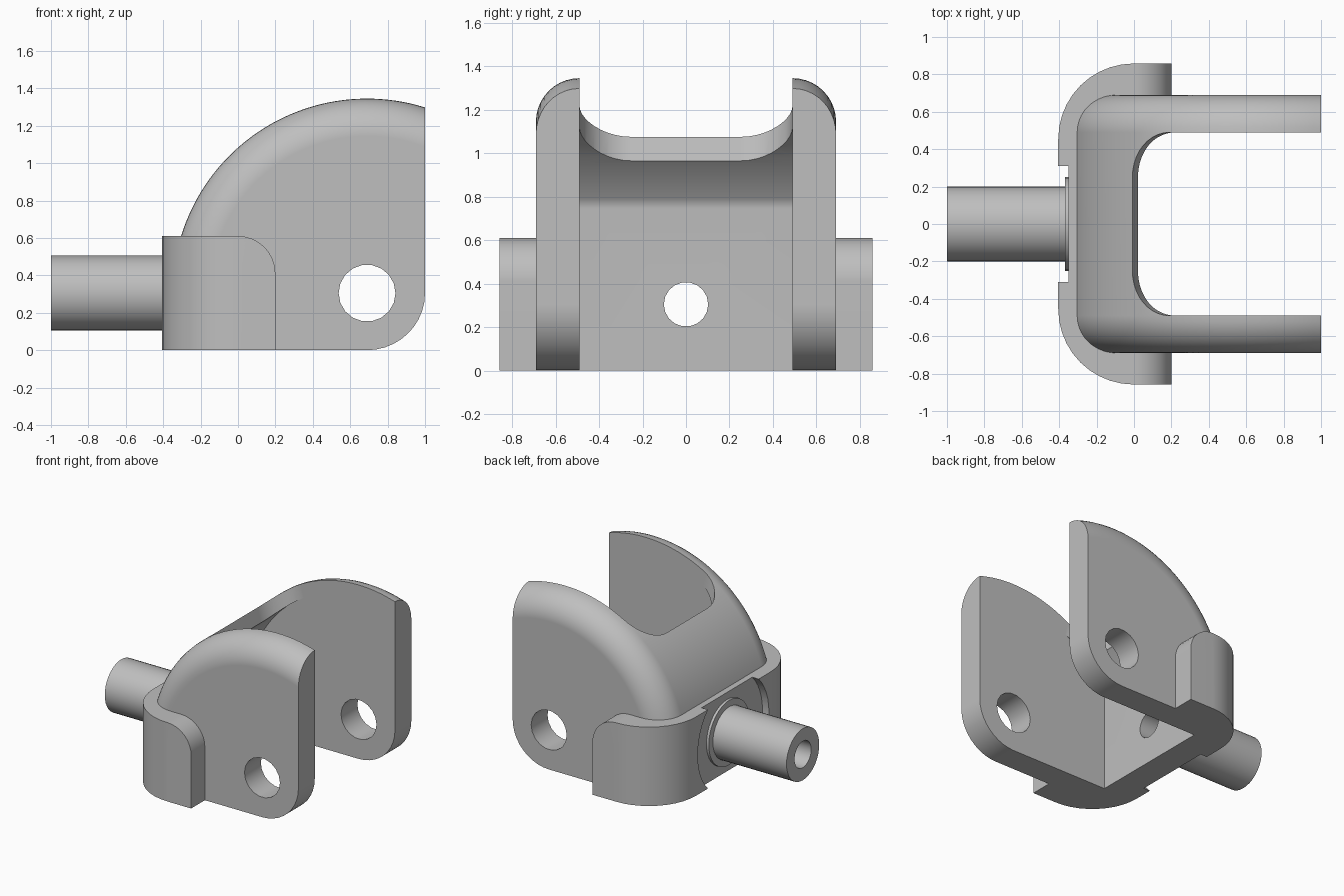
import bpy, bmesh, math
from math import sin, cos, pi, acos, sqrt

if "Cube" in bpy.data.objects:
    bpy.data.objects.remove(bpy.data.objects["Cube"], do_unlink=True)

PX, PZ = 0.69, 0.305      # pin axis, also centre of the dome
OUTER, INNER = 1.04, 0.94  # dome radii
HALF, GAP = 0.69, 0.49     # half width outside and inside the fork
FRONT = -0.35              # plane behind the shaft flange

steel = bpy.data.materials.new("steel_grey")
steel.use_nodes = True
grey = (0.52, 0.52, 0.52, 1)
steel.diffuse_color = grey
steel.node_tree.nodes["Principled BSDF"].inputs["Base Color"].default_value = grey


def arc(cx, cy, r, a0, a1, n):
    return [(cx + r * cos(a0 + (a1 - a0) * i / n),
             cy + r * sin(a0 + (a1 - a0) * i / n)) for i in range(n + 1)]


def loft(name, rings, closed=False):
    """Skin a list of equal-length rings; cap the ends unless closed."""
    bm = bmesh.new()
    loops = [[bm.verts.new(p) for p in ring] for ring in rings]
    pairs = list(zip(loops, loops[1:]))
    if closed:
        pairs.append((loops[-1], loops[0]))
    else:
        bm.faces.new(loops[0])
        bm.faces.new(loops[-1])
    for a, b in pairs:
        for i in range(len(a)):
            j = (i + 1) % len(a)
            bm.faces.new((a[i], a[j], b[j], b[i]))
    bmesh.ops.recalc_face_normals(bm, faces=bm.faces)
    mesh = bpy.data.meshes.new(name)
    bm.to_mesh(mesh)
    bm.free()
    mesh.materials.append(steel)
    obj = bpy.data.objects.new(name, mesh)
    bpy.context.collection.objects.link(obj)
    return obj


def along_y(outline, y0, y1):
    return [[(x, y, z) for x, z in outline] for y in (y0, y1)]


def x_ring(x, r, n):
    return [(x, y, z) for y, z in arc(0, PZ, r, 0, 2 * pi, n)[:-1]]


def activate(obj):
    bpy.ops.object.select_all(action='DESELECT')
    obj.select_set(True)
    bpy.context.view_layer.objects.active = obj


def combine(obj, other, operation):
    activate(obj)
    mod = obj.modifiers.new("cut", 'BOOLEAN')
    mod.operation, mod.solver, mod.object = operation, 'EXACT', other
    bpy.ops.object.modifier_apply(modifier=mod.name)
    bpy.data.objects.remove(other, do_unlink=True)


def smooth(obj):
    activate(obj)
    bpy.ops.object.shade_smooth_by_angle(angle=math.radians(30))


# Domed fork body, with its outer edges rounded
def side_outline(r):
    edge = PX - r
    dome = arc(PX, PZ, r, acos((1 - PX) / r), pi, 48)
    toe = arc(PX, PZ, PZ, -pi / 2, 0, 10)
    toe = [(PX + (x - PX) * (1 - PX) / PZ, z) for x, z in toe]
    return dome + [(edge, 0)] + toe


fillet = HALF - GAP
steps = [pi / 2 * i / 10 for i in range(11)]
half = [(GAP + fillet * sin(t), OUTER - fillet + fillet * cos(t)) for t in steps]
sections = [(-y, r) for y, r in reversed(half)] + half
fork = loft("fork_body", [[(x, y, z) for x, z in side_outline(r)] for y, r in sections])


# Collar wrapped around the foot, with rounded top shoulders
def collar_ring(z, end):
    corner = arc(-0.002, 0.455, 0.403, pi / 2, pi, 10)
    side = [(end, 0.858)] + corner
    return [(x, y, z) for x, y in side] + [(x, -y, z) for x, y in reversed(side)]


shoulder = [pi / 2 * i / 8 for i in range(9)]
collar = loft("collar", [collar_ring(0, 0.2)] +
              [collar_ring(0.41 + 0.2 * sin(t), 0.2 * cos(t)) for t in shoulder])
combine(fork, collar, 'UNION')

# Round recess around the shaft
combine(fork, loft("recess_cutter", [x_ring(-0.6, 0.435, 48), x_ring(FRONT, 0.435, 48)]),
        'DIFFERENCE')

# Pocket between the prongs, under the dome
wall = -0.14
pocket = arc(PX, PZ, INNER, acos((wall - PX) / INNER), pi / 2, 20)
top = PZ + INNER
pocket = [(wall, -0.2)] + pocket + [(1.3, top), (1.3, -0.2)]
combine(fork, loft("pocket_cutter", along_y(pocket, -GAP, GAP)), 'DIFFERENCE')


# Slot opening through the dome, leaning slightly, with round corners
def slot_ring(z):
    x0, r = -0.01 + (1.08 - z) * 0.27, 0.24
    side = [(1.3, GAP)] + arc(x0 + r, GAP - r, r, pi / 2, pi, 10)
    return [(x, y, z) for x, y in side] + [(x, -y, z) for x, y in reversed(side)]


combine(fork, loft("slot_cutter", [slot_ring(0.8), slot_ring(1.5)]), 'DIFFERENCE')

# Pin holes through both prongs, and the shaft bore
pin = arc(PX, PZ, 0.152, 0, 2 * pi, 18)[:-1]
combine(fork, loft("pin_cutter", along_y(pin, -1, 1)), 'DIFFERENCE')
combine(fork, loft("bore_cutter", [x_ring(-0.6, 0.102, 18), x_ring(0.1, 0.102, 18)]),
        'DIFFERENCE')
smooth(fork)
activate(fork)
weighted = fork.modifiers.new("even_shading", 'WEIGHTED_NORMAL')
weighted.keep_sharp = True

# Hollow shaft with its thin flange
profile = [(FRONT, 0.102), (-1, 0.102), (-1, 0.2), (-0.37, 0.2), (-0.37, 0.25), (FRONT, 0.25)]
smooth(loft("hollow_shaft", [x_ring(x, r, 36) for x, r in profile], closed=True))
